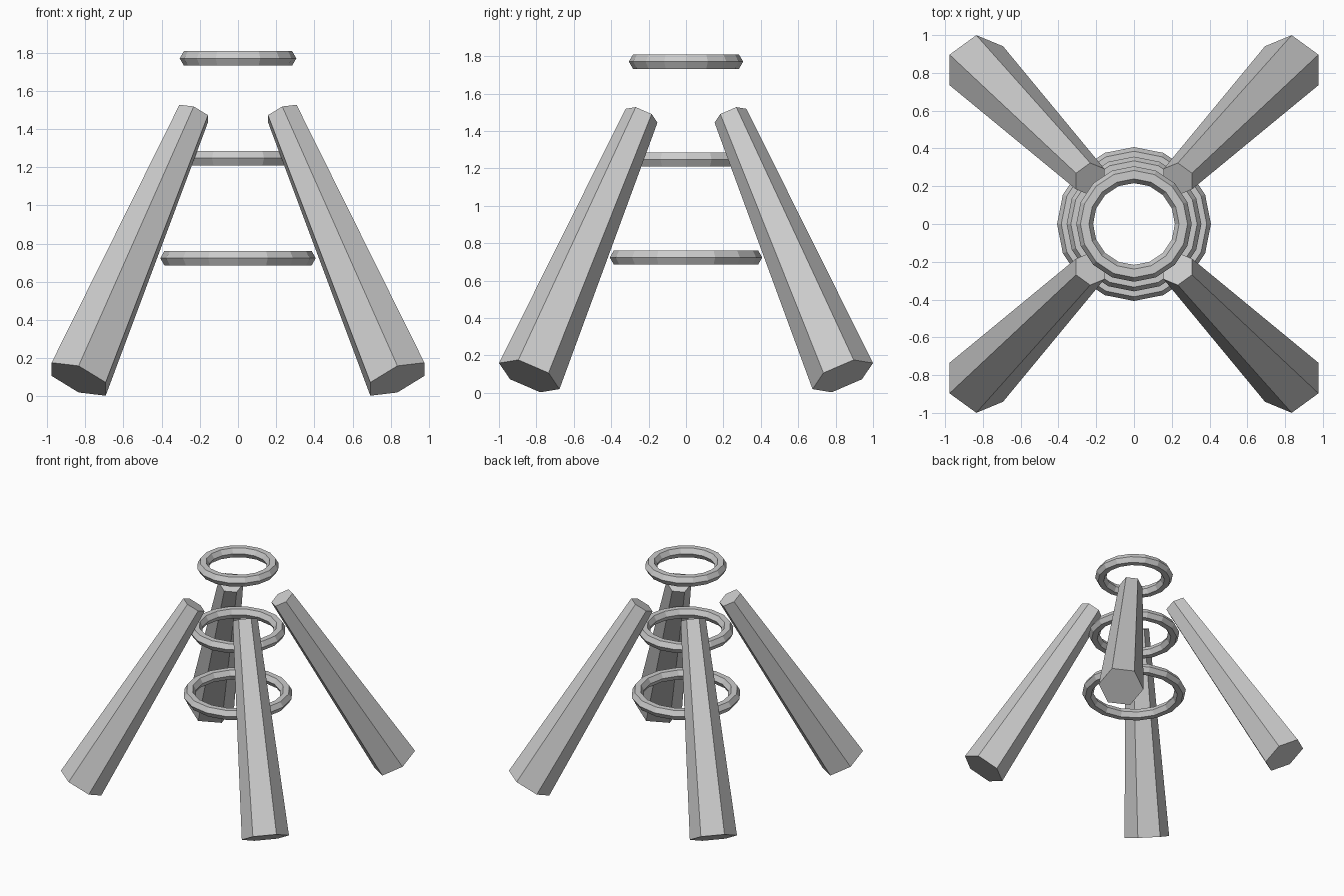
import bpy, bmesh
from mathutils import Matrix, Vector

cube = bpy.data.objects.get("Cube")
if cube:
    bpy.data.objects.remove(cube, do_unlink=True)

# Single material
grey = bpy.data.materials.new("light_grey")
grey.use_nodes = True
colour = (0.6, 0.6, 0.6, 1)
grey.diffuse_color = colour
grey.node_tree.nodes["Principled BSDF"].inputs["Base Color"].default_value = colour


def leg(name, side_x, side_y):
    """Tapered six-sided leg leaning in towards the centre."""
    foot = Vector((0.835, 0.838, 0.09))
    top = Vector((0.232, 0.238, 1.482))
    axis = (top - foot).normalized()
    # One corner of the hexagon lies straight out along y
    corner = Vector((0, axis.z, -axis.y)).normalized()
    frame = Matrix((corner.cross(axis), corner, axis)).transposed().to_4x4()
    place = Matrix.Translation((foot + top) / 2) @ frame
    mirror = Matrix.Diagonal((side_x, side_y, 1, 1))

    bm = bmesh.new()
    bmesh.ops.create_cone(bm, cap_ends=True, segments=6, radius1=0.176,
                          radius2=0.093, depth=(top - foot).length,
                          matrix=mirror @ place)
    bmesh.ops.recalc_face_normals(bm, faces=bm.faces)
    mesh = bpy.data.meshes.new(name)
    bm.to_mesh(mesh)
    bm.free()
    mesh.materials.append(grey)
    bpy.context.collection.objects.link(bpy.data.objects.new(name, mesh))


def ring(name, radius, height):
    """Faceted ring with a six-sided section."""
    bpy.ops.mesh.primitive_torus_add(major_segments=16, minor_segments=6,
                                     major_radius=radius, minor_radius=0.0445,
                                     location=(0, 0, height))
    obj = bpy.context.object
    obj.name = name
    obj.data.materials.append(grey)


# Four splayed legs
for y_name, side_y in (("front", -1), ("back", 1)):
    for x_name, side_x in (("right", -1), ("left", 1)):
        leg(f"{y_name}_{x_name}_leg", side_x, side_y)

# Three floating rings
ring("lower_ring", 0.363, 0.724)
ring("middle_ring", 0.312, 1.248)
ring("upper_ring", 0.261, 1.771)
